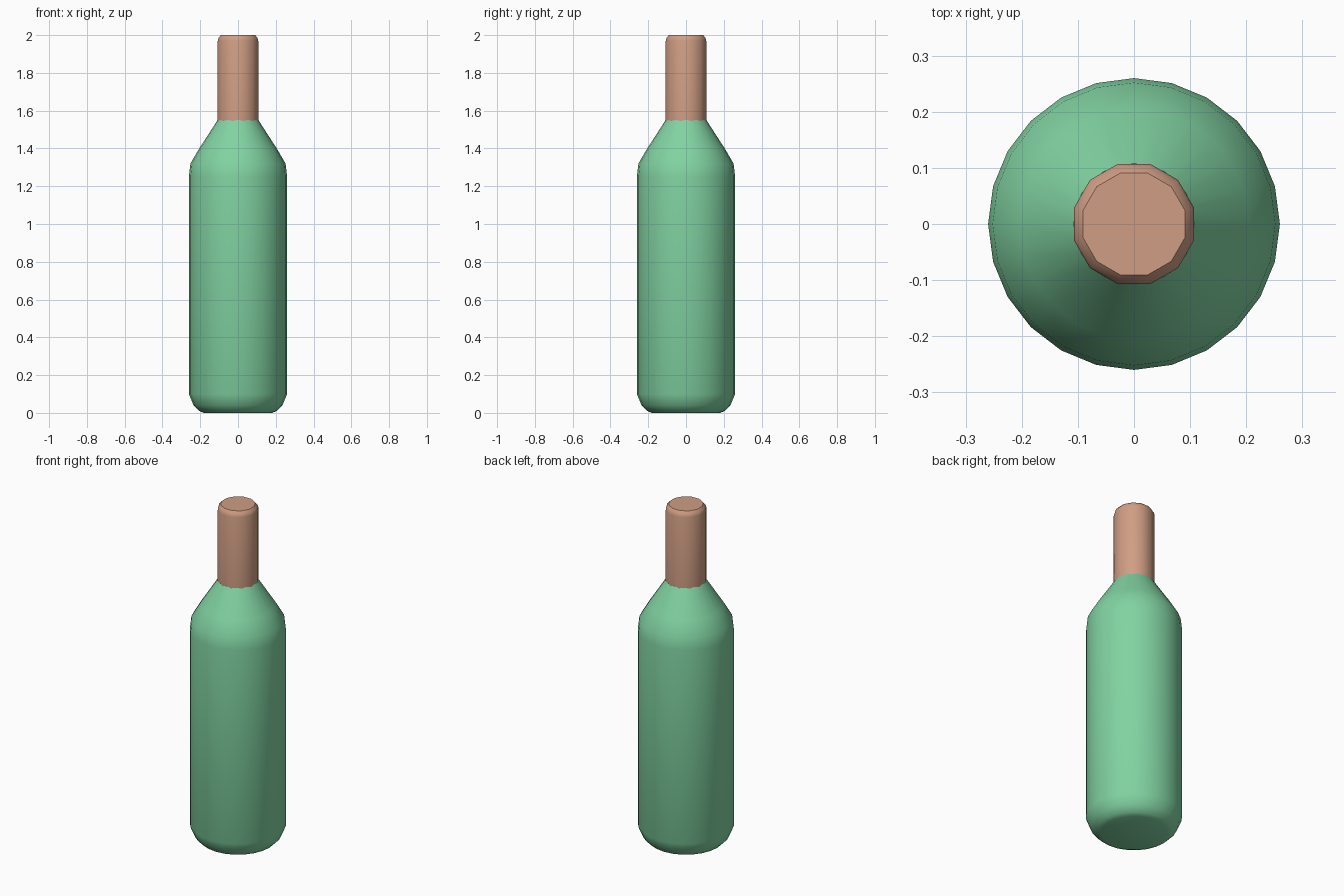
import bpy, bmesh, math

if "Cube" in bpy.data.objects:
    bpy.data.objects.remove(bpy.data.objects["Cube"])


def material(name, rgb):
    m = bpy.data.materials.new(name)
    m.diffuse_color = (*rgb, 1.0)
    m.use_nodes = True
    m.node_tree.nodes["Principled BSDF"].inputs["Base Color"].default_value = m.diffuse_color
    return m


def lathe(name, profile, sides, turn, mat):
    """Closed solid of revolution from (radius, height) pairs."""
    bm = bmesh.new()
    rings = []
    for r, z in profile:
        angles = [turn + 2 * math.pi * i / sides for i in range(sides)]
        rings.append([bm.verts.new((r * math.cos(a), r * math.sin(a), z)) for a in angles])
    for low, high in zip(rings, rings[1:]):
        for i in range(sides):
            j = (i + 1) % sides
            bm.faces.new((low[i], low[j], high[j], high[i]))
    bm.faces.new(rings[0][::-1])
    bm.faces.new(rings[-1])
    mesh = bpy.data.meshes.new(name)
    bm.to_mesh(mesh)
    bm.free()
    mesh.materials.append(mat)
    obj = bpy.data.objects.new(name, mesh)
    bpy.context.collection.objects.link(obj)
    bpy.context.view_layer.objects.active = obj
    obj.select_set(True)
    bpy.ops.object.shade_smooth_by_angle(angle=math.radians(40))
    obj.select_set(False)
    return obj


green = material("green glass", (0.22, 0.65, 0.36))
tan = material("tan foil", (0.63, 0.34, 0.23))

# Bottle body with rounded base and sloping shoulder
lathe("bottle_body",
      [(0.18, 0.0), (0.205, 0.01), (0.235, 0.04), (0.26, 0.10), (0.26, 1.25),
       (0.252, 1.32), (0.205, 1.40), (0.108, 1.55)],
      24, 0.0, green)

# Wrapped neck with a bevelled top
lathe("neck_wrap",
      [(0.111, 1.545), (0.111, 1.97), (0.107, 1.985), (0.094, 2.0)],
      12, math.radians(15), tan)
